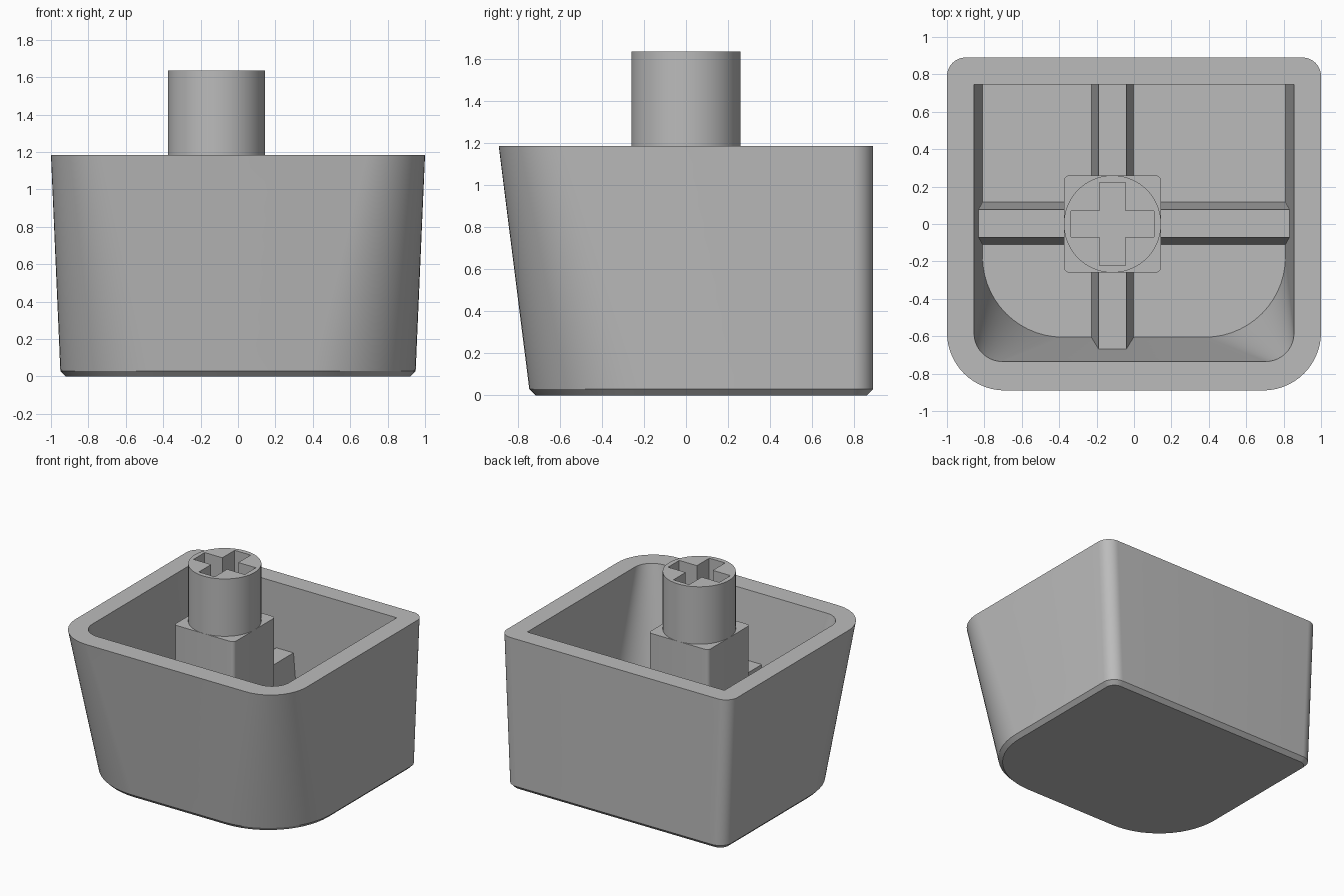
import bpy, bmesh
from math import cos, sin, pi

cube = bpy.data.objects.get("Cube")
if cube:
    bpy.data.objects.remove(cube, do_unlink=True)

GREY = (0.5, 0.5, 0.5, 1)
mat = bpy.data.materials.new("grey plastic")
mat.use_nodes = True
mat.diffuse_color = GREY
bsdf = next(n for n in mat.node_tree.nodes if n.type == "BSDF_PRINCIPLED")
bsdf.inputs["Base Color"].default_value = GREY

RIM, FLOOR, POST_TOP = 1.185, 0.2, 1.635
STEM_X = -0.115


def outline(hx, y0, y1, r_front, r_back, z, cx=0, seg=14):
    """Rounded rectangle, counter-clockwise from the front +x corner."""
    corners = ((1, y0, r_front, -1), (1, y1, r_back, 0),
               (-1, y1, r_back, 1), (-1, y0, r_front, 2))
    pts = []
    for sx, y, r, quarter in corners:
        mx = cx + sx * (hx - r)
        my = y + r if y == y0 else y - r
        for i in range(seg + 1):
            a = (quarter + i / seg) * pi / 2
            pts.append((mx + r * cos(a), my + r * sin(a), z))
    return pts


def loft(name, rings):
    """Skin a stack of equal-length rings and cap both ends."""
    bm = bmesh.new()
    rows = [[bm.verts.new(p) for p in ring] for ring in rings]
    n = len(rows[0])
    for a, b in zip(rows, rows[1:]):
        for i in range(n):
            j = (i + 1) % n
            bm.faces.new((a[i], a[j], b[j], b[i]))
    bm.faces.new(rows[0][::-1])
    bm.faces.new(rows[-1])
    bmesh.ops.remove_doubles(bm, verts=bm.verts, dist=0.0005)
    bmesh.ops.recalc_face_normals(bm, faces=bm.faces)
    mesh = bpy.data.meshes.new(name)
    bm.to_mesh(mesh)
    bm.free()
    mesh.materials.append(mat)
    obj = bpy.data.objects.new(name, mesh)
    bpy.context.collection.objects.link(obj)
    return obj


def activate(obj):
    bpy.ops.object.select_all(action="DESELECT")
    obj.select_set(True)
    bpy.context.view_layer.objects.active = obj


def blend(low, high, steps):
    """Outlines running evenly from one set of sizes to another."""
    return [outline(*[a + (b - a) * k / steps for a, b in zip(low, high)])
            for k in range(steps + 1)]


# Hollow shell: chamfered base, flared outer wall, flat rim, inner wall, floor
base = outline(0.92, -0.715, 0.86, 0.52, 0.07, 0)
outer = blend((0.95, -0.745, 0.89, 0.55, 0.1, 0.03),
              (1.0, -0.89, 0.89, 0.31, 0.1, RIM), 8)
inner = blend((0.81, -0.605, 0.745, 0.43, 0, FLOOR),
              (0.855, -0.735, 0.745, 0.15, 0, RIM), 8)
parts = [loft("shell", [base] + outer + inner[::-1])]

# Tapered ribs crossing the floor
RIB_TOP, DRAFT = 0.67, 0.04


def rib(name, x0, x1, y0, y1, dx, dy):
    def ring(d, z):
        a, b, c, e = x0 + d * dx, x1 - d * dx, y0 + d * dy, y1 - d * dy
        return [(a, c, z), (b, c, z), (b, e, z), (a, e, z)]
    return loft(name, [ring(0, FLOOR - 0.02), ring(DRAFT, RIB_TOP)])


parts.append(rib("cross_rib", -0.87, 0.87, -0.112, 0.118, 0, 1))
parts.append(rib("long_rib", STEM_X - 0.115, STEM_X + 0.115, -0.7, 0.8, 1, 0))

# Square stem block and round post
block = loft("stem_block", [outline(0.26, -0.26, 0.26, 0.03, 0.03, z, STEM_X, 5)
                            for z in (FLOOR - 0.02, RIM)])
post = loft("stem_post", [outline(0.26, -0.26, 0.26, 0.26, 0.26, z, STEM_X, 16)
                          for z in (RIM, POST_TOP)])

# Cross-shaped socket cut down into the stem
L, W = 0.222, 0.069
cross = [(L, -W), (L, W), (W, W), (W, L), (-W, L), (-W, W)]
cross += [(-x, -y) for x, y in cross]
cutter = loft("socket_cutter", [[(STEM_X + x, y, z) for x, y in cross]
                                for z in (POST_TOP - 0.6, POST_TOP + 0.1)])
cutter.hide_render = True
for obj in (block, post):
    mod = obj.modifiers.new("socket", "BOOLEAN")
    mod.operation = "DIFFERENCE"
    mod.solver = "EXACT"
    mod.object = cutter
    activate(obj)
    bpy.ops.object.modifier_apply(modifier=mod.name)
    parts.append(obj)
bpy.data.objects.remove(cutter, do_unlink=True)

# Smooth the rounded walls while keeping edges crisp
for obj in parts:
    activate(obj)
    bpy.ops.object.shade_smooth_by_angle(angle=pi / 6)
